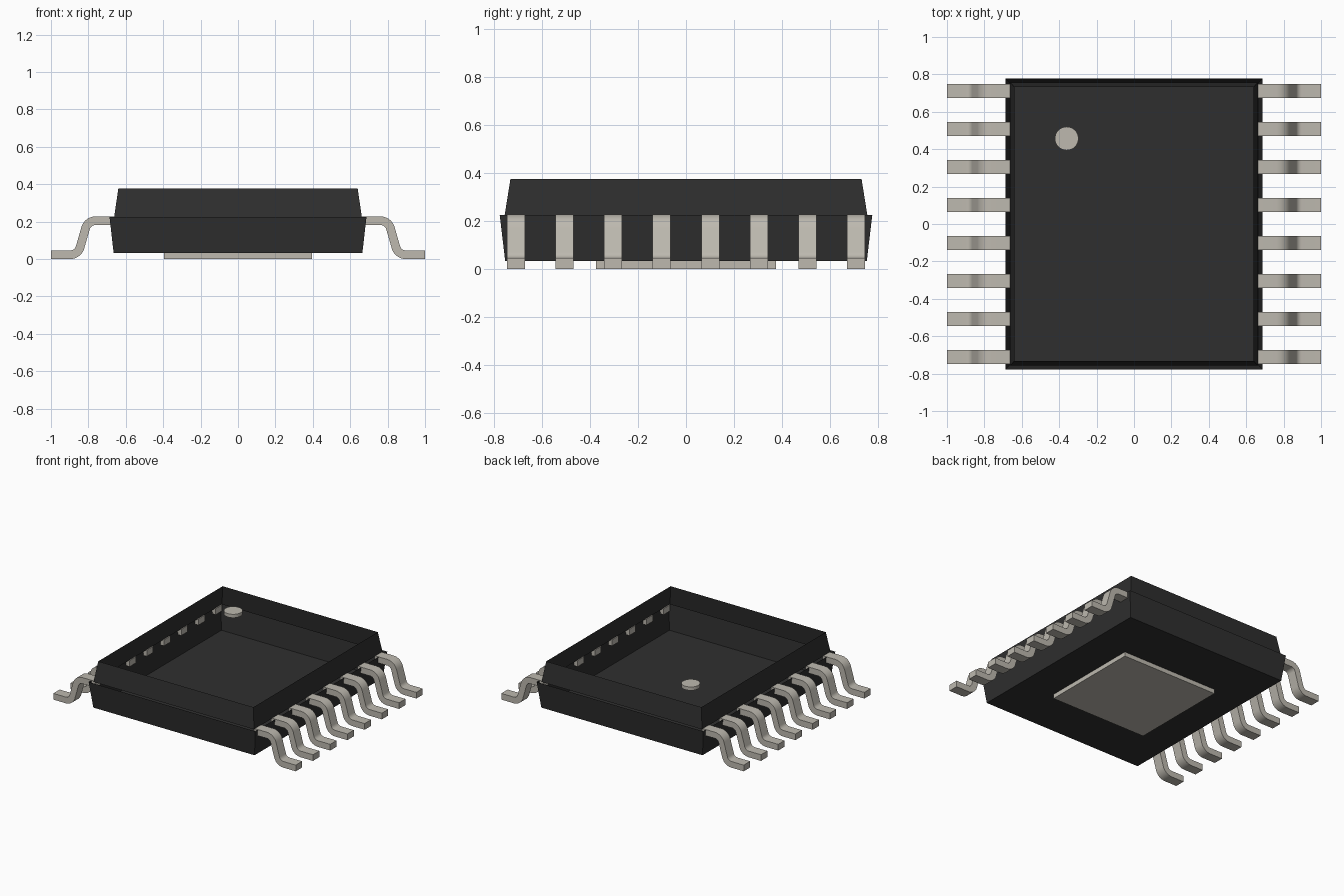
import bpy
import bmesh
import math

cube = bpy.data.objects.get("Cube")
if cube:
    bpy.data.objects.remove(cube, do_unlink=True)


def make_material(name, rgb):
    mat = bpy.data.materials.new(name)
    mat.use_nodes = True
    mat.diffuse_color = (*rgb, 1)
    mat.node_tree.nodes["Principled BSDF"].inputs["Base Color"].default_value = (*rgb, 1)
    return mat


BLACK = make_material("black plastic", (0.028, 0.028, 0.028))
METAL = make_material("tinned metal", (0.51, 0.485, 0.43))


def finish(name, bm, mat, smooth=False):
    mesh = bpy.data.meshes.new(name)
    bm.to_mesh(mesh)
    bm.free()
    mesh.materials.append(mat)
    obj = bpy.data.objects.new(name, mesh)
    bpy.context.collection.objects.link(obj)
    if smooth:
        bpy.ops.object.select_all(action='DESELECT')
        obj.select_set(True)
        bpy.context.view_layer.objects.active = obj
        bpy.ops.object.shade_smooth_by_angle(angle=math.radians(30))
    return obj


def tapered_shell(name, low, high, floor):
    """Four sloping walls between two rectangles (half x, half y, z), open on top."""
    bm = bmesh.new()
    rings = [[bm.verts.new((sx * hx, sy * hy, z))
              for sx, sy in ((-1, -1), (1, -1), (1, 1), (-1, 1))]
             for hx, hy, z in (low, high)]
    a, b = rings
    for i in range(4):
        j = (i + 1) % 4
        bm.faces.new((a[i], a[j], b[j], b[i]))
    if floor:
        bm.faces.new(a[::-1])
    return finish(name, bm, BLACK)


# Body: an open tray below and an open frame above, stepped in at the seam
tapered_shell("lower_body", (0.665, 0.755, 0.033), (0.687, 0.778, 0.226), True)
tapered_shell("upper_body", (0.662, 0.757, 0.226), (0.64, 0.733, 0.376), False)

# Thermal pad under the body
bm = bmesh.new()
bmesh.ops.create_cube(bm, size=1)
for v in bm.verts:
    v.co = (v.co.x * 0.79, v.co.y * 0.75, 0.016 + v.co.z * 0.032)
finish("thermal_pad", bm, METAL)

# Round marker near one corner
bm = bmesh.new()
bmesh.ops.create_cone(bm, cap_ends=True, segments=32, radius1=0.063, radius2=0.063, depth=0.026)
bmesh.ops.translate(bm, verts=bm.verts, vec=(-0.36, 0.457, 0.363))
finish("corner_marker", bm, METAL, True)

# Lead side profile: a strip with two equal bends
THICK, WIDTH, BEND, STEPS = 0.046, 0.075, math.radians(74), 7
INNER_X, BEND_X, TOP_Z, RADIUS = 0.655, 0.762, 0.205, 0.055
FOOT_Z = THICK / 2


def lead_profile():
    sin, cos = math.sin, math.cos
    drop = TOP_Z - FOOT_Z
    straight = (drop - 2 * RADIUS * (1 - cos(BEND))) / sin(BEND)
    run = 2 * RADIUS * sin(BEND) + straight * cos(BEND)
    angles = [BEND * i / STEPS for i in range(STEPS + 1)]
    path = [(INNER_X, TOP_Z, 0)]
    path += [(BEND_X + RADIUS * sin(t), TOP_Z - RADIUS * (1 - cos(t)), t) for t in angles]
    path += [(BEND_X + run - RADIUS * sin(t), FOOT_Z + RADIUS * (1 - cos(t)), t)
             for t in reversed(angles)]
    path.append((1.0, FOOT_Z, 0))
    h = THICK / 2
    upper = [(x + h * sin(t), z + h * cos(t)) for x, z, t in path]
    lower = [(x - h * sin(t), z - h * cos(t)) for x, z, t in path]
    return upper, lower


def make_lead(name, side, y):
    upper, lower = lead_profile()
    bm = bmesh.new()
    # Four corners per cross-section, bridged along the strip
    rings = []
    for (ux, uz), (lx, lz) in zip(upper, lower):
        rings.append([bm.verts.new((side * x, y + w, z)) for x, z, w in (
            (ux, uz, -WIDTH / 2), (ux, uz, WIDTH / 2),
            (lx, lz, WIDTH / 2), (lx, lz, -WIDTH / 2))])
    for a, b in zip(rings, rings[1:]):
        for i in range(4):
            j = (i + 1) % 4
            bm.faces.new((a[i], a[j], b[j], b[i]))
    bm.faces.new(rings[0])
    bm.faces.new(rings[-1])
    bmesh.ops.recalc_face_normals(bm, faces=bm.faces)
    finish(name, bm, METAL, True)


# Eight leads along each side
for side, label in ((1, "left"), (-1, "right")):
    for i in range(8):
        make_lead(f"{label}_lead_{i + 1}", side, (i - 3.5) * 0.2029)
